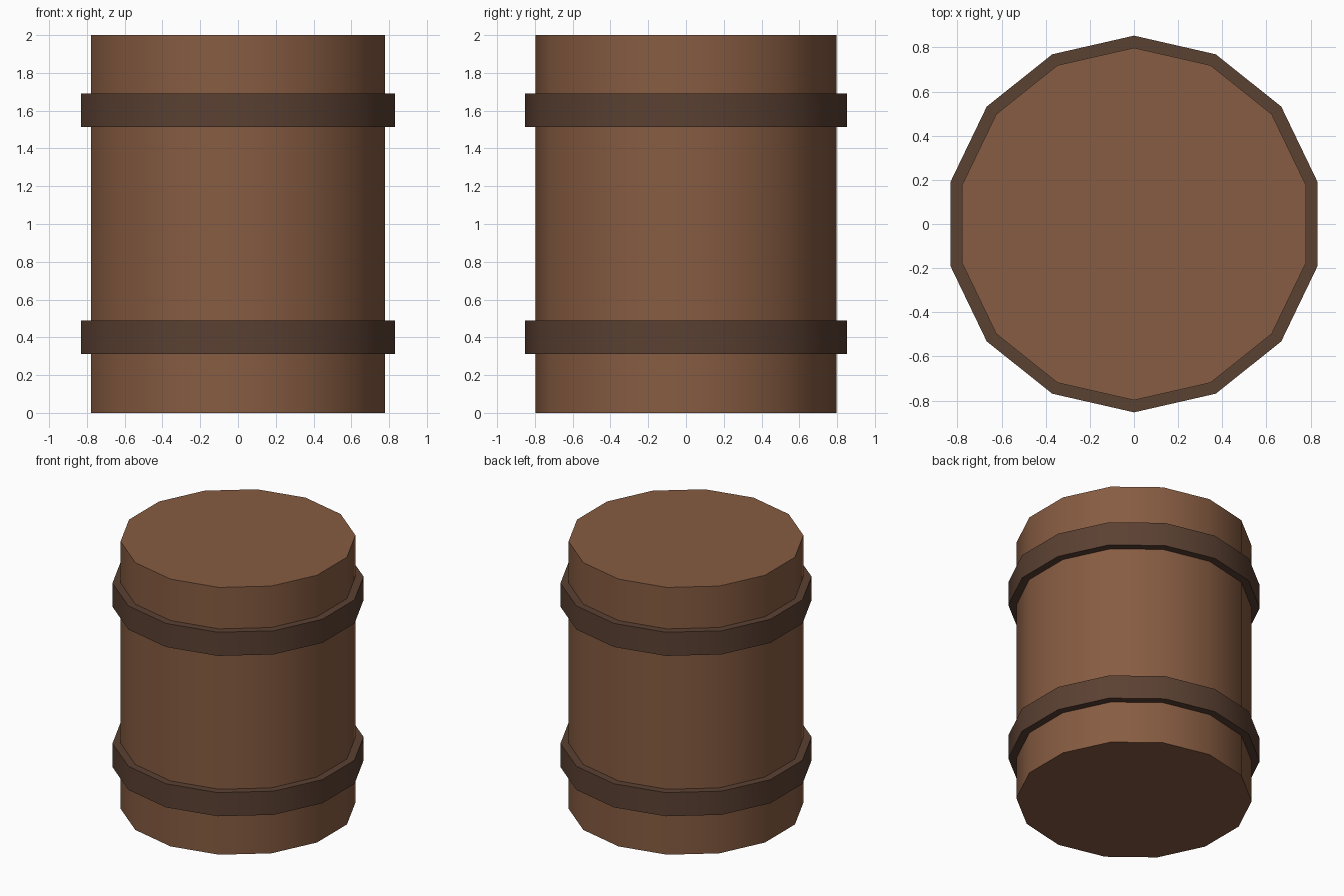
import bpy
import math

SIDES = 14
BODY_RADIUS = 0.798
HOOP_RADIUS = 0.853

if "Cube" in bpy.data.objects:
    bpy.data.objects.remove(bpy.data.objects["Cube"], do_unlink=True)


def make_material(name, colour):
    mat = bpy.data.materials.new(name)
    mat.use_nodes = True
    mat.diffuse_color = colour
    mat.node_tree.nodes["Principled BSDF"].inputs["Base Color"].default_value = colour
    return mat


def lathe(name, profile, mat, closed):
    """Turn a (radius, height) profile around z; open profiles get end caps."""
    verts = [(r * math.sin(a), r * math.cos(a), z)
             for r, z in profile
             for a in (math.tau * i / SIDES for i in range(SIDES))]
    rings = len(profile)
    faces = []
    for k in range(rings if closed else rings - 1):
        low, high = k * SIDES, (k + 1) % rings * SIDES
        for i in range(SIDES):
            j = (i + 1) % SIDES
            faces.append((low + j, low + i, high + i, high + j))
    if not closed:
        faces.append(tuple(range(SIDES)))
        faces.append(tuple(reversed(range((rings - 1) * SIDES, rings * SIDES))))
    mesh = bpy.data.meshes.new(name)
    mesh.from_pydata(verts, [], faces)
    mesh.materials.append(mat)
    obj = bpy.data.objects.new(name, mesh)
    bpy.context.collection.objects.link(obj)
    # Smooth around the sides, crisp at the rims
    bpy.ops.object.select_all(action='DESELECT')
    obj.select_set(True)
    bpy.context.view_layer.objects.active = obj
    bpy.ops.object.shade_smooth_by_angle(angle=math.radians(30))
    return obj


wood = make_material("brown wood", (0.242, 0.107, 0.054, 1))
dark = make_material("dark brown hoop", (0.104, 0.052, 0.032, 1))

# Barrel body with flat lid and base
lathe("barrel_body", [(BODY_RADIUS, 0), (BODY_RADIUS, 2)], wood, closed=False)

# Two hoops, seated slightly into the body
inner = BODY_RADIUS - 0.02
for name, bottom, top in (("lower_hoop", 0.313, 0.49), ("upper_hoop", 1.513, 1.69)):
    lathe(name, [(inner, bottom), (HOOP_RADIUS, bottom),
                 (HOOP_RADIUS, top), (inner, top)], dark, closed=True)
